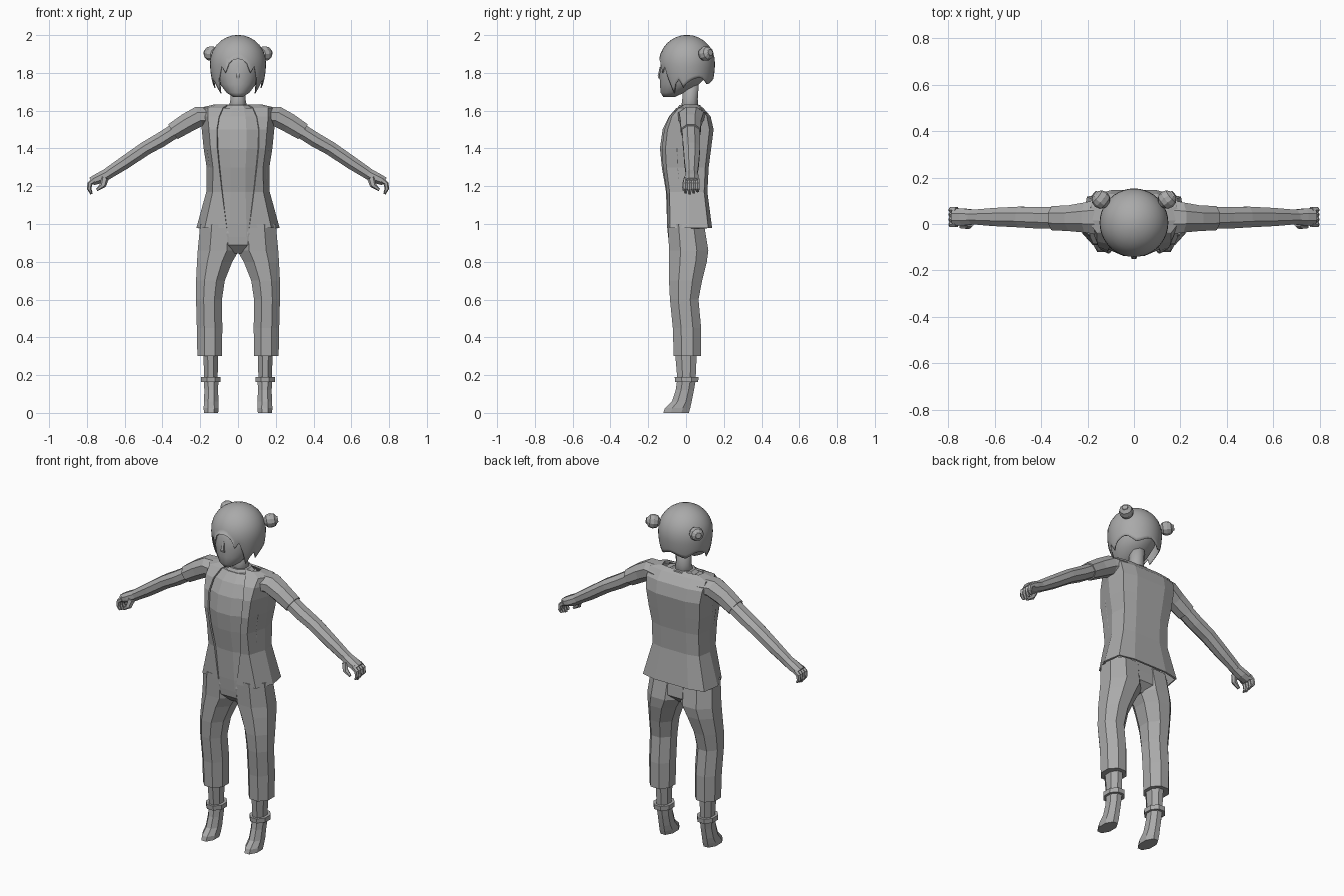
import bpy, bmesh
from math import sin, cos, pi, sqrt
from mathutils import Vector

cube = bpy.data.objects.get("Cube")
if cube:
    bpy.data.objects.remove(cube, do_unlink=True)

grey = bpy.data.materials.new("plain grey")
grey.use_nodes = True
grey.diffuse_color = (0.4, 0.4, 0.4, 1)
grey.node_tree.nodes["Principled BSDF"].inputs["Base Color"].default_value = (0.4, 0.4, 0.4, 1)


def finish(name, bm, smooth=False):
    bmesh.ops.recalc_face_normals(bm, faces=bm.faces)
    mesh = bpy.data.meshes.new(name)
    bm.to_mesh(mesh)
    bm.free()
    mesh.materials.append(grey)
    for p in mesh.polygons:
        p.use_smooth = smooth
    obj = bpy.data.objects.new(name, mesh)
    bpy.context.collection.objects.link(obj)
    return obj


def loft(name, rings, closed=True, caps=True, smooth=False):
    """Skin a list of equal-length point rings."""
    bm = bmesh.new()
    rows = [[bm.verts.new(p) for p in r] for r in rings]
    n = len(rows[0])
    for a, b in zip(rows, rows[1:]):
        for i in range(n if closed else n - 1):
            j = (i + 1) % n
            bm.faces.new((a[i], a[j], b[j], b[i]))
    if caps:
        bm.faces.new(rows[0])
        bm.faces.new(rows[-1])
    return finish(name, bm, smooth)


def box_ring(z, x0, x1, y0, y1, n=8, side=1):
    """Horizontal flat-sided ring filling a rectangle."""
    k = 0.5 / cos(pi / n)
    pts = []
    for i in range(n):
        a = 2 * pi * (i + 0.5) / n
        pts.append(Vector((side * ((x0 + x1) / 2 + k * (x1 - x0) * cos(a)),
                           (y0 + y1) / 2 + k * (y1 - y0) * sin(a), z)))
    return pts


def limb_ring(x, y, z, thick, wide, axis, n=8, side=1):
    """Ring across a limb that runs along axis in the xz plane."""
    d = Vector(axis).normalized()
    u = Vector((-d.z, 0, d.x))
    pts = []
    for i in range(n):
        a = 2 * pi * (i + 0.5) / n
        p = Vector((x, y, z)) + u * thick * sin(a) + Vector((0, wide * cos(a), 0))
        pts.append(Vector((side * p.x, p.y, p.z)))
    return pts


# Inner shirt: z, half width, front, back
shirt = [(0.93, .17, -.095, .09), (1.0, .165, -.1, .09), (1.17, .15, -.106, .1),
         (1.3, .15, -.128, .1), (1.4, .165, -.138, .11), (1.5, .165, -.124, .12),
         (1.57, .15, -.09, .1), (1.615, .11, -.05, .07)]
loft("inner_shirt", [box_ring(z, -w, w, f, b, 12) for z, w, f, b in shirt])

# Open vest: z, front edge, front y, side, back y
vest_rows = [(0.98, .06, -.1, .22, .138), (1.17, .085, -.102, .168, .113),
             (1.3, .1, -.122, .166, .12), (1.4, .11, -.128, .182, .133),
             (1.5, .112, -.115, .192, .146), (1.57, .1, -.088, .2, .13),
             (1.615, .08, -.045, .2, .09), (1.632, .055, -.01, .13, .065)]
rings = []
for z, xf, yf, xs, yb in vest_rows:
    half = [(xf, yf), (xs * .8, yf * .85), (xs, .015), (xs * .92, yb * .85), (xs * .5, yb)]
    rings.append([Vector((x, y, z)) for x, y in half] + [Vector((0, yb, z))]
                 + [Vector((-x, y, z)) for x, y in reversed(half)])
vest = loft("vest", rings, closed=False, caps=False)
shell = vest.modifiers.new("thickness", "SOLIDIFY")
shell.thickness = 0.01

# Neck and collar
loft("neck", [box_ring(1.58, -.055, .055, -.03, .07), box_ring(1.66, -.04, .04, -.02, .062),
              box_ring(1.78, -.04, .04, -.01, .07)], smooth=True)
loft("collar", [box_ring(1.6, -.1, .1, -.055, .085), box_ring(1.63, -.06, .06, -.035, .075)])

# Trouser seat
loft("trouser_seat", [box_ring(1.02, -.19, .19, -.09, .09, 12), box_ring(.95, -.2, .2, -.096, .1, 12),
                      box_ring(.89, -.17, .17, -.09, .105, 12), box_ring(.845, -.07, .07, -.045, .06, 12)])

# Head: z, half width, front, back
face = [(1.672, .025, -.12, -.06), (1.695, .06, -.134, -.01), (1.74, .095, -.138, .07),
        (1.79, .112, -.14, .115), (1.85, .12, -.134, .13), (1.92, .1, -.1, .11)]
loft("face", [box_ring(z, -w, w, f, b, 16) for z, w, f, b in face], smooth=True)
loft("nose", [box_ring(1.77, -.012, .012, -.146, -.12, 4), box_ring(1.785, -.01, .01, -.15, -.12, 4),
              box_ring(1.83, -.004, .004, -.139, -.12, 4)])

# Hair cap: hem heights run from front centre to back centre
hem = [1.88, 1.875, 1.855, 1.80, 1.835, 1.77, 1.69, 1.74, 1.765, 1.72, 1.745, 1.76,
       1.77, 1.775, 1.77, 1.755, 1.74, 1.745, 1.755, 1.765, 1.77]
steps = len(hem) - 1
mid, rad, rings = 1.855, 0.148, []
for row in range(13):
    t = row / 12
    ring = []
    for i in range(2 * steps):
        a = pi * i / steps
        low = hem[i if i <= steps else 2 * steps - i]
        if t <= 0.55:
            top = max(low, mid)
            h = top + (mid + 0.145 - top) * (1 - (t / 0.55) ** 2)
        else:
            h = max(low, mid) + (min(low, mid) - mid) * (t - 0.55) / 0.45
        dz = h - mid
        r = rad * sqrt(max(0, 1 - (dz / (0.1455 if dz > 0 else 0.26)) ** 2))
        ring.append(Vector((r * sin(a), 0.005 - r * cos(a), h)))
    rings.append(ring)
hair = loft("hair", rings, caps=False, smooth=True)
bm = bmesh.new()
bm.from_mesh(hair.data)
bm.verts.ensure_lookup_table()
bm.faces.new([bm.verts[i] for i in range(2 * steps)]).smooth = True
bmesh.ops.recalc_face_normals(bm, faces=bm.faces)
bm.to_mesh(hair.data)
bm.free()
hair.modifiers.new("thickness", "SOLIDIFY").thickness = 0.006

slope = (0.84, 0, -0.54)
leg = [(.3, .085, .215, -.065, .08), (.45, .083, .218, -.07, .08), (.6, .085, .222, -.085, .066),
       (.7, .07, .222, -.09, .085), (.8, .03, .217, -.09, .11), (.86, -.005, .213, -.09, .118),
       (1.0, -.01, .2, -.095, .095)]
foot = [(0, .105, .18, -.12, .015), (.025, .102, .182, -.112, .022), (.06, .104, .18, -.075, .03),
        (.12, .105, .178, -.055, .042), (.18, .104, .182, -.046, .052)]

for side, word in ((1, "left"), (-1, "right")):
    # Trouser leg, shin, ankle cuff and shoe
    loft(word + "_trouser_leg", [box_ring(*r, 8, side) for r in leg])
    loft(word + "_shin", [box_ring(.17, .108, .178, -.045, .05, 8, side),
                          box_ring(.34, .105, .185, -.06, .058, 8, side)])
    loft(word + "_ankle_cuff", [box_ring(.163, .092, .195, -.058, .064, 8, side),
                                box_ring(.19, .092, .195, -.06, .066, 8, side)])
    loft(word + "_shoe", [box_ring(*r, 8, side) for r in foot])

    # Sleeve: shoulder to upper arm
    sleeve = [(.13, .03, 1.565, .06, .085, (1, 0, -.1)), (.205, .028, 1.57, .058, .07, (1, 0, -.4)),
              (.27, .025, 1.535, .056, .06, slope), (.345, .025, 1.488, .05, .056, slope)]
    loft(word + "_sleeve", [limb_ring(*r, 8, side) for r in sleeve])

    # Arm from inside the sleeve to the wrist
    arm = [(.3, .025, 1.515, .042, .05, slope), (.41, .027, 1.445, .042, .05, slope),
           (.49, .03, 1.4, .04, .048, slope), (.6, .03, 1.325, .038, .042, slope),
           (.7, .03, 1.26, .032, .033, slope)]
    loft(word + "_arm", [limb_ring(*r, 8, side) for r in arm])

    # Palm, curled fingers and thumb
    palm = [(.69, .03, 1.265, .032, .034, slope), (.735, .03, 1.242, .032, .04, slope),
            (.775, .03, 1.225, .025, .04, slope)]
    loft(word + "_palm", [limb_ring(*r, 8, side) for r in palm])
    for k in range(4):
        y = -.002 + .021 * k
        tip = 1.158 + .006 * abs(k - 1)
        finger = [(.762, y, 1.232, .016, .013, slope), (.784, y, 1.215, .014, .013, (.3, 0, -1)),
                  (.788, y, 1.185, .011, .012, (0, 0, -1)), (.776, y, tip, .006, .008, (-.4, 0, -1))]
        loft(word + "_finger_" + str(k + 1), [limb_ring(*r, 6, side) for r in finger])
    thumb = [(.705, .005, 1.245, .022, .018, (.4, 0, -1)), (.715, -.008, 1.205, .017, .015, (.5, 0, -1)),
             (.748, -.01, 1.18, .007, .009, (1, 0, -.5))]
    loft(word + "_thumb", [limb_ring(*r, 6, side) for r in thumb])

    # Hair bun with a small knob on its outer end
    out = Vector((side * .75, .6, .15)).normalized()
    turn = out.to_track_quat("Z", "Y")
    centre = Vector((side * .142, .105, 1.902))
    bun = [(-.036, .016), (-.022, .034), (0, .04), (.022, .034), (.034, .018), (.04, .016)]
    loft(word + "_bun", [[centre + turn @ Vector((r * cos(pi * i / 5), r * sin(pi * i / 5), h))
                          for i in range(10)] for h, r in bun])
